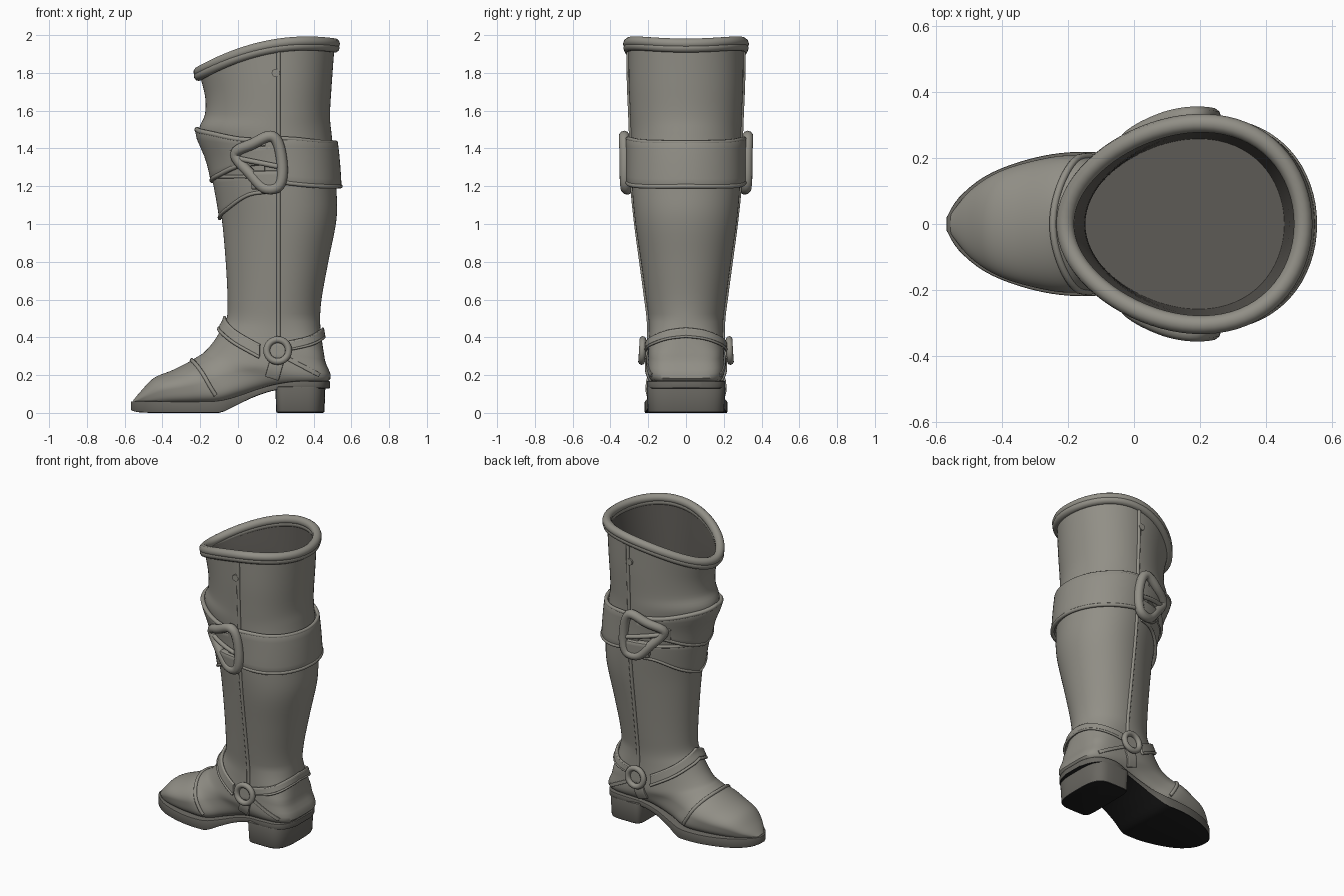
import bpy, bmesh, math
from mathutils import Vector
from mathutils.bvhtree import BVHTree

if "Cube" in bpy.data.objects:
    bpy.data.objects.remove(bpy.data.objects["Cube"])


def colour(name, rgb):
    m = bpy.data.materials.new(name)
    m.diffuse_color = (*rgb, 1)
    m.use_nodes = True
    m.node_tree.nodes["Principled BSDF"].inputs["Base Color"].default_value = m.diffuse_color
    return m


leather = colour("grey_brown_leather", (0.285, 0.275, 0.24))
inner = colour("dark_lining", (0.11, 0.103, 0.092))
edge = colour("dark_sole_edge", (0.14, 0.134, 0.118))
tread = colour("black_underside", (0.012, 0.012, 0.012))


def spline(tab, n, cyclic=False):
    """Catmull-Rom interpolation of a table of equal-length rows."""
    m, out = len(tab), []
    get = lambda i: tab[i % m] if cyclic else tab[max(0, min(m - 1, i))]
    for i in range(m if cyclic else m - 1):
        for k in range(n):
            t = k / n
            out.append(tuple(
                0.5 * (2 * b + (c - a) * t + (2 * a - 5 * b + 4 * c - d) * t * t
                       + (3 * b - a - 3 * c + d) * t ** 3)
                for a, b, c, d in zip(get(i - 1), get(i), get(i + 1), get(i + 2))))
    if not cyclic:
        out.append(tuple(tab[-1]))
    return out


def add(name, mesh, mat=leather):
    ob = bpy.data.objects.new(name, mesh)
    bpy.context.collection.objects.link(ob)
    mesh.materials.clear()
    mesh.materials.append(mat)
    return ob


def grid(name, rows, closed=False, caps=(), flip=False, mat=leather):
    """Skin rows of points; rows may be closed loops with capped ends."""
    bm = bmesh.new()
    vs = [[bm.verts.new(p) for p in r] for r in rows]
    n = len(rows[0])
    for r0, r1 in zip(vs, vs[1:]):
        for j in range(n if closed else n - 1):
            k = (j + 1) % n
            bm.faces.new((r0[j], r1[j], r1[k], r0[k]))
    for c in caps:
        bm.faces.new(vs[c] if c == 0 else vs[c][::-1])
    if flip:
        bmesh.ops.reverse_faces(bm, faces=bm.faces[:])
    tree = BVHTree.FromBMesh(bm)
    mesh = bpy.data.meshes.new(name)
    bm.to_mesh(mesh)
    bm.free()
    return add(name, mesh, mat), tree


def finish(ob, solid=0, bevel=0, mirror=False):
    """Apply thickness, rounded edges and left/right mirroring."""
    if solid:
        m = ob.modifiers.new("thickness", 'SOLIDIFY')
        m.thickness, m.offset = solid, 1
    if bevel:
        m = ob.modifiers.new("round", 'BEVEL')
        m.width, m.segments = bevel, 2
        m.limit_method, m.angle_limit = 'ANGLE', math.radians(50)
    if mirror:
        m = ob.modifiers.new("mirror", 'MIRROR')
        m.use_axis = (False, True, False)
        m.use_mirror_merge = False
    dg = bpy.context.evaluated_depsgraph_get()
    mesh = bpy.data.meshes.new_from_object(ob.evaluated_get(dg))
    ob.modifiers.clear()
    ob.data = mesh
    return ob


def cord(name, pts, r, cyclic=False, mirror=False):
    cu = bpy.data.curves.new(name, 'CURVE')
    cu.dimensions, cu.bevel_depth, cu.bevel_resolution = '3D', r, 3
    cu.use_fill_caps = True
    sp = cu.splines.new('POLY')
    sp.points.add(len(pts) - 1)
    for p, q in zip(sp.points, pts):
        p.co = (*q, 1)
    sp.use_cyclic_u = cyclic
    tmp = bpy.data.objects.new(name + "_path", cu)
    bpy.context.collection.objects.link(tmp)
    mesh = bpy.data.meshes.new_from_object(tmp)
    bpy.data.objects.remove(tmp)
    return finish(add(name, mesh), mirror=mirror)


# Boot cross-sections: front point x,z, back/sole point x,z, half width
SECTIONS = [
    (-.208, 1.805, .512, 1.955, .302), (-.175, 1.68, .497, 1.75, .3),
    (-.175, 1.58, .487, 1.58, .293), (-.205, 1.49, .495, 1.48, .29),
    (-.15, 1.35, .51, 1.35, .285), (-.115, 1.2, .52, 1.2, .283),
    (-.085, 1.02, .522, 1.03, .268), (-.065, .8, .478, .8, .237),
    (-.055, .6, .442, .6, .21), (-.06, .5, .435, .48, .197),
    (-.09, .44, .445, .38, .196), (-.135, .37, .46, .28, .2),
    (-.18, .32, .475, .165, .203), (-.205, .303, .2, .135, .18),
    (-.235, .285, .03, .09, .182), (-.275, .262, -.1, .05, .207),
    (-.35, .225, -.22, .045, .195), (-.445, .185, -.36, .045, .16),
    (-.51, .12, -.47, .045, .105), (-.556, .065, -.545, .045, .035)]


def rings(table, n, segs=72):
    out = []
    for i, (fx, fz, bx, bz, w) in enumerate(spline(table, n)):
        sq = 0.5 * max(0, min(1, (.5 - bz) / .2))
        egg = .15 * max(0, min(1, bz))
        bulge = .064 * max(0, 1 - i / n / 2)
        ring = []
        for j in range(segs):
            a = 2 * math.pi * j / segs
            c, s = math.cos(a), math.sin(a)
            y = w * s * (1 + egg * c)
            h = c
            if c > 0 and sq:
                h = c ** (1 - sq)
                y = w * math.copysign(abs(s) ** (1 - sq), s) * (1 + egg * c)
            ring.append(Vector(((fx + bx) / 2 + (bx - fx) / 2 * h, y,
                                (fz + bz) / 2 + (bz - fz) / 2 * h + bulge * s * s)))
        out.append(ring)
    return out


# Outer leather, inner lining and rolled rim
body = rings(SECTIONS, 5)
boot, tree = grid("boot_upper", body, True, (-1,))
lining = rings([(-.19, 1.81, .495, 1.955, .285), (-.15, 1.66, .47, 1.72, .27),
                (-.15, 1.45, .455, 1.45, .255)], 5)
grid("lining", lining, True, (-1,), flip=True, mat=inner)
cord("rolled_rim", body[0], .028, True)
cord("rim_binding", [p + Vector((0, 0, -.022)) for p in body[0]], .026, True)


def hit(axis, d, lift=0.0):
    d = Vector(d).normalized()
    p = tree.ray_cast(Vector(axis) + d * 1.5, -d)[0]
    return (p if p else Vector(axis)) + d * lift


def around(deg, z, lift=0.0):      # point on the shaft; 0 = back, 180 = front
    a = math.radians(deg)
    return hit((.17, 0, z), (math.cos(a), math.sin(a), 0), lift)


def side(x, z, lift=0.0):          # point on the -y side
    return hit((x, 0, z), (0, -1, 0), lift)


def band(name, half, thick, lift=0.0, lip=0):
    """Wrap-around strap from rows of angle, bottom z, top z."""
    h = spline(half, 10)
    if half[0][0] == 0:
        path = [(-a, b, t) for a, b, t in h[:0:-1]] + h
    else:
        path = h + [(360 - a, b, t) for a, b, t in h[-2::-1]]
    rows = [[around(a, b + (t - b) * k / 6, lift) for k in range(7)] for a, b, t in path]
    finish(grid(name, rows)[0], thick, thick * .35)
    if lip:
        cord(name + "_lower_edge", [around(a, b, thick * .8) for a, b, t in path], lip)
        cord(name + "_upper_edge", [around(a, t, thick * .6) for a, b, t in path], lip)


def side_strap(name, p, q, width, thick, lift=0.0):
    """Short flat strap on both sides, from p to q (x, z), left to right."""
    p, q = Vector(p), Vector(q)
    u = (q - p).normalized()
    v = Vector((-u.y, u.x)) * width / 2
    rows = []
    for i in range(11):
        c = p.lerp(q, i / 10)
        rows.append([side(*(c + v * k), lift) for k in (-1, -.5, 0, .5, 1)])
    finish(grid(name, rows)[0], thick, thick * .35, True)


# Knee straps and the hanging front flap
band("back_knee_strap", [(0, 1.2, 1.43), (40, 1.2, 1.435), (70, 1.215, 1.45),
                         (95, 1.24, 1.45)], .028, 0, .012)
band("front_knee_strap", [(98, 1.33, 1.44), (125, 1.31, 1.45), (155, 1.26, 1.48),
                          (180, 1.23, 1.50)], .02, .004, .014)
band("front_flap", [(88, 1.17, 1.24), (115, 1.155, 1.25), (150, 1.08, 1.25),
                    (180, 1.03, 1.25)], .014, 0, .01)

# Knee buckles, one per side
frame = spline([(-.015, 1.37), (.08, 1.425), (.17, 1.465), (.215, 1.42), (.235, 1.29),
                (.215, 1.2), (.14, 1.19), (.07, 1.26)], 5, True)
cord("buckle_frame", [side(x, z, .036) for x, z in frame], .029, True, True)
cord("buckle_tongue", [side(.01 + .02 * i, 1.345 - .004 * i, .04) for i in range(11)],
     .014, mirror=True)
side_strap("buckle_plate", (.085, 1.235), (.225, 1.235), .1, .05)
side_strap("buckle_strap_end", (-.03, 1.345), (.22, 1.375), .1, .028)

# Side seams with a rivet near the top
cord("side_seam", [side(.215, .38 + .0385 * i) for i in range(41)], .011, mirror=True)
cord("seam_rivet", [side(.2, 1.8, -.01), side(.2, 1.8, .012)], .022, mirror=True)

# Ankle harness: ring with straps to instep, heel and arch
ring = [(.21 + .058 * math.cos(a), .33 + .058 * math.sin(a))
        for a in (math.tau * i / 32 for i in range(32))]
cord("ankle_ring", [side(x, z, .032) for x, z in ring], .018, True, True)
side_strap("ankle_disc", (.165, .33), (.255, .33), .09, .026)
band("instep_strap", [(105, .295, .355), (135, .36, .415), (160, .42, .47),
                      (180, .45, .505)], .02, 0, .009)
band("heel_strap", [(0, .405, .445), (20, .392, .432), (45, .355, .395),
                    (75, .325, .365)], .02, 0, .007)
side_strap("under_strap", (.18, .185), (.21, .29), .075, .014)
side_strap("heel_side_seam", (.24, .30), (.43, .2), .022, .009)

# Toe cap seam across the foot
seam = []
for i in range(33):
    p = math.radians(4 + 172 * i / 32)
    seam.append(hit((-.11 - .135 * math.sin(p), 0, .08), (0, math.cos(p), math.sin(p))))
cord("toe_cap_seam", seam, .011)

# Sole: x, half width, bottom z, top z
SOLE = [(-.567, .02, .015, .06), (-.53, .08, .004, .062), (-.45, .145, 0, .062),
        (-.34, .19, 0, .06), (-.22, .215, 0, .06), (-.1, .216, 0, .065),
        (0, .193, .045, .09), (.1, .18, .09, .125), (.2, .185, .12, .152),
        (.31, .207, .13, .168), (.41, .195, .13, .168), (.46, .15, .13, .168),
        (.487, .07, .13, .168)]
rows = [[(x, -w, max(0, b)), (x, w, max(0, b)), (x, w, t), (x, -w, t)]
        for x, w, b, t in spline(SOLE, 4)]
sole = finish(grid("sole", rows, True, (0, -1), mat=edge)[0], bevel=.008)


# Stacked heel, squarer at the breast and rounder behind
def heel_ring(z, k):
    out = []
    for j in range(40):
        a = math.tau * j / 40
        c, s = math.cos(a), math.sin(a)
        e = .25 if c < 0 else .6
        out.append((.33 + .13 * k * math.copysign(abs(c) ** e, c),
                    .205 * k * math.copysign(abs(s) ** e, s), z))
    return out


heel = finish(grid("heel", [heel_ring(.14, 1.02), heel_ring(0, .98)], True, (0, -1),
                   mat=edge)[0], bevel=.008)

# Outward normals, then black on the faces that look down
for ob in (sole, heel):
    ob.data.materials.append(tread)
    bm = bmesh.new()
    bm.from_mesh(ob.data)
    bmesh.ops.recalc_face_normals(bm, faces=bm.faces[:])
    for f in bm.faces:
        f.material_index = 1 if f.normal.z < -.35 else 0
    bm.to_mesh(ob.data)
    bm.free()

# Smooth shading with crisp edges
for ob in bpy.context.scene.objects:
    ob.select_set(True)
bpy.context.view_layer.objects.active = boot
bpy.ops.object.shade_smooth_by_angle(angle=math.radians(40))
